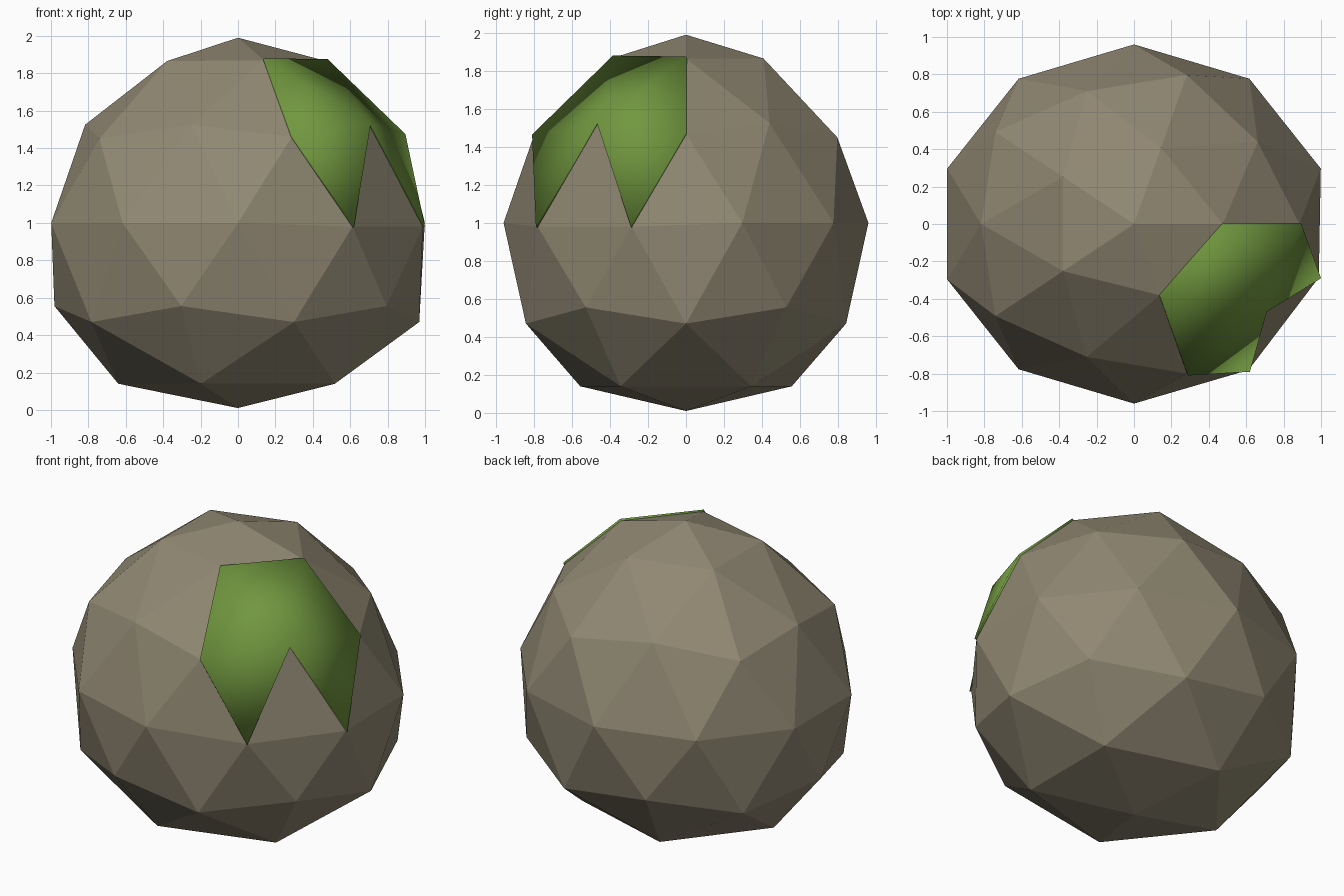
import bpy, bmesh
from mathutils import Vector

if "Cube" in bpy.data.objects:
    bpy.data.objects.remove(bpy.data.objects["Cube"])


def material(name, rgb):
    m = bpy.data.materials.new(name)
    m.diffuse_color = (*rgb, 1)
    m.use_nodes = True
    m.node_tree.nodes["Principled BSDF"].inputs["Base Color"].default_value = m.diffuse_color
    return m


def add_object(name, bm, mat):
    mesh = bpy.data.meshes.new(name)
    bm.to_mesh(mesh)
    mesh.materials.append(mat)
    ob = bpy.data.objects.new(name, mesh)
    bpy.context.collection.objects.link(ob)
    return ob


stone = material("stone brown", (0.28, 0.245, 0.17))
green = material("moss green", (0.165, 0.31, 0.05))
CENTRE = Vector((0, 0, 1))

# boulder: low-poly sphere, wider below than above; (ring height, width factor, new height)
RINGS = [(1, 1, .99), (.851, .85, .865), (.526, .915, .525), (.447, .975, .45), (0, 1, 0),
         (-.447, 1.045, -.445), (-.526, 1.085, -.53), (-.851, 1.16, -.86), (-1, 1, -.99)]
bm = bmesh.new()
bmesh.ops.create_icosphere(bm, subdivisions=2, radius=1)
for v in bm.verts:
    _, width, height = min(RINGS, key=lambda r: abs(r[0] - v.co.z))
    v.co = Vector((v.co.x * 1.05 * width, v.co.y * .96 * width, height))

# corners under the moss get their own small shifts
CORNERS = [(.14, -.385, .88), (.48, 0, .875), (.895, 0, .475), (.71, -.47, .53),
           (.29, -.81, .465), (.62, -.79, -.02), (1, -.29, -.02)]
LIFT = 1.012
patch = set()
for c in CORNERS:
    v = min(bm.verts, key=lambda v: (v.co - Vector(c)).length)
    v.co = Vector(c) / LIFT
    patch.add(v.index)
bmesh.ops.translate(bm, verts=bm.verts, vec=CENTRE)
add_object("boulder", bm, stone)

# moss: the upper right front faces, lifted off the stone, with two hanging tips
bare = [f for f in bm.faces if not all(v.index in patch for v in f.verts)
        or sum(v.co.z < 1.1 for v in f.verts) > 1]
bmesh.ops.delete(bm, geom=bare, context='FACES')
for v in bm.verts:
    v.co = CENTRE + (v.co - CENTRE) * LIFT
for f in bm.faces:
    f.smooth = True
moss = add_object("moss_patch", bm, green)
shell = moss.modifiers.new("thickness", 'SOLIDIFY')
shell.thickness = .02
shell.offset = -1
bm.free()
